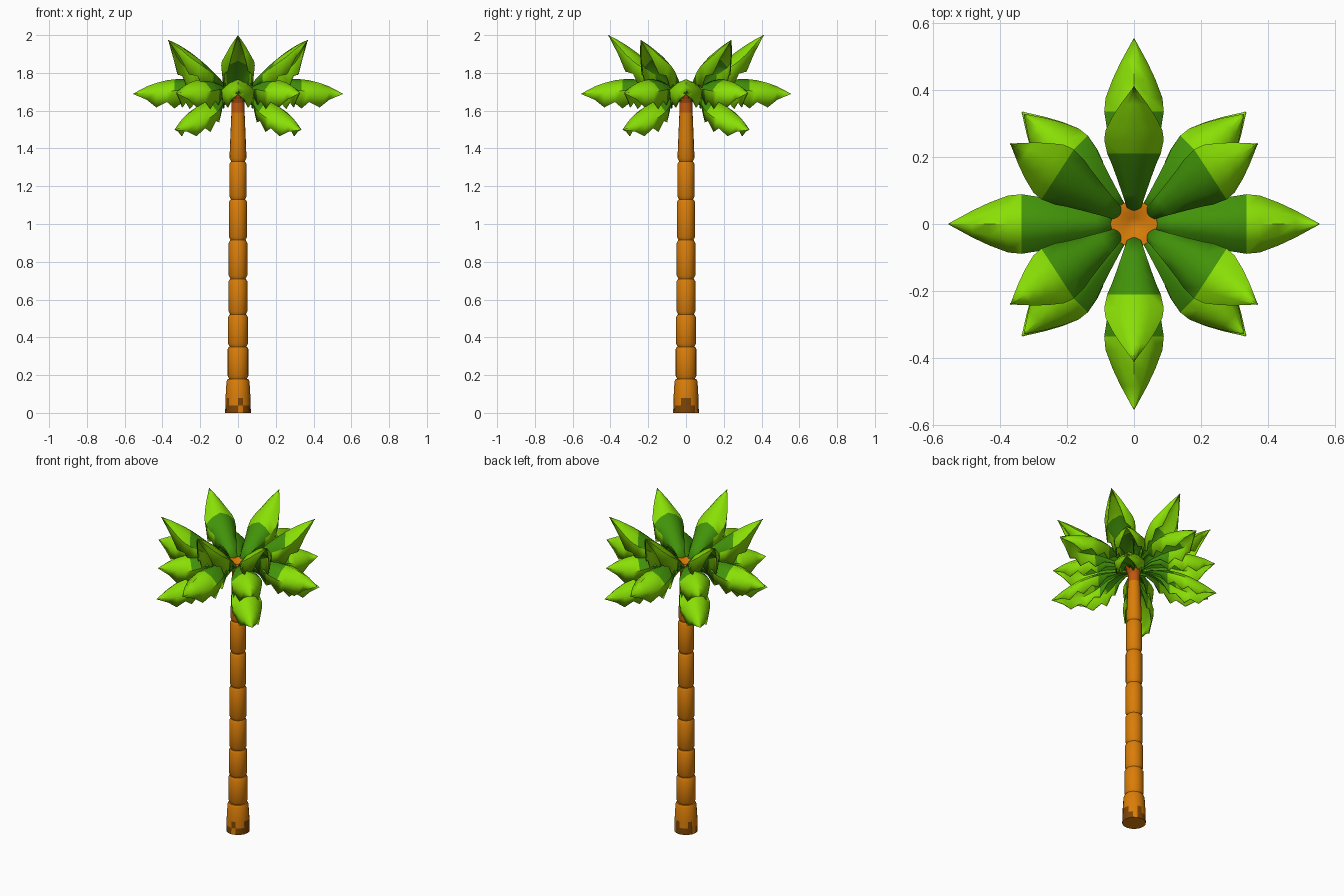
import bpy, bmesh, math

if "Cube" in bpy.data.objects:
    bpy.data.objects.remove(bpy.data.objects["Cube"])


def material(name, srgb):
    m = bpy.data.materials.new(name)
    m.diffuse_color = [(c / 255) ** 2.2 for c in srgb] + [1]
    m.use_nodes = True
    m.node_tree.nodes["Principled BSDF"].inputs["Base Color"].default_value = m.diffuse_color
    return m


LIGHT = material("light green", (136, 222, 14))
DARK = material("dark green", (68, 146, 18))
BARK = material("orange bark", (217, 124, 16))
RUST = material("rust bark", (190, 88, 22))
BROWN = material("dark brown", (125, 70, 12))


def make_object(name, bm, mats, smooth_angle):
    mesh = bpy.data.meshes.new(name)
    bm.to_mesh(mesh)
    bm.free()
    for m in mats:
        mesh.materials.append(m)
    ob = bpy.data.objects.new(name, mesh)
    bpy.context.collection.objects.link(ob)
    bpy.ops.object.select_all(action='DESELECT')
    ob.select_set(True)
    bpy.context.view_layer.objects.active = ob
    bpy.ops.object.shade_smooth_by_angle(angle=math.radians(smooth_angle))
    return ob


def lathe(name, profile, mats, rule, sides=16):
    """Closed solid of revolution from (radius, height) points."""
    bm = bmesh.new()
    rings = [[bm.verts.new((r * math.cos(math.tau * i / sides),
                            r * math.sin(math.tau * i / sides), z))
              for i in range(sides)] for r, z in profile]
    for k, (a, b) in enumerate(zip(rings, rings[1:])):
        for i in range(sides):
            j = (i + 1) % sides
            f = bm.faces.new((a[i], a[j], b[j], b[i]))
            f.material_index = rule(k, i)
    bm.faces.new(rings[0][::-1])
    bm.faces.new(rings[-1])
    return make_object(name, bm, mats, 40)


# Trunk: stacked barrel segments, (bottom z, top z, radius)
segments = [(0.18, 0.35, .056), (0.35, 0.52, .053), (0.52, 0.71, .050),
            (0.71, 0.915, .049), (0.915, 1.13, .048), (1.13, 1.33, .046)]
lathe("trunk_base", [(.068, 0), (.067, .04), (.066, .08), (.061, .165), (.054, .18)],
      [BARK, BROWN], lambda k, i: int((k == 0 and i % 5 != 2) or (k == 1 and i % 3 == 0)))
for n, (z0, z1, r) in enumerate(segments):
    lathe(f"trunk_segment_{n + 1}",
          [(r - .009, z0), (r, z0 + .018), (r, z1 - .015), (r - .008, z1)],
          [BARK], lambda k, i: 0)
lathe("trunk_top", [(.036, 1.33), (.045, 1.35), (.041, 1.45), (.035, 1.59), (.034, 1.64)],
      [BARK, RUST], lambda k, i: int(k == 3))
# Hub where the leaves meet
lathe("crown_hub", [(.034, 1.64), (.045, 1.67), (.07, 1.70), (.04, 1.70), (.02, 1.685)],
      [BARK, RUST], lambda k, i: int(k < 2))

# Leaf template: position along leaf, half width, shoulder drop, ragged edge drop
TEMPLATE = [(0, .018, .008, .02), (.13, .034, .018, .035), (.27, .052, .035, .07),
            (.38, .067, .046, .13), (.46, .080, .055, .11), (.57, .089, .060, .155),
            (.65, .085, .060, .115), (.76, .064, .050, .13), (.86, .040, .030, .07),
            (1, .001, .001, .002)]


def leaf(name, angle, r0, r1, z0, z1, arch, drop=1.0, light_from=5, narrow=0):
    """Arched leaf: rounded top, two shoulders and two ragged hanging edges."""
    bm = bmesh.new()
    c, s = math.cos(angle), math.sin(angle)
    rows = []
    for t, w, d, e in TEMPLATE:
        r = r0 + (r1 - r0) * t
        z = z0 + (z1 - z0) * t + 4 * arch * t * (1 - t)
        k = min(1, t / narrow + .15) if narrow else 1
        w, d, e = w * k, d * k, e * k * drop
        section = [(-.88 * w, e), (-w, d), (-.55 * w, d * .36), (0, 0),
                   (.55 * w, d * .36), (w, d), (.88 * w, e)]
        rows.append([bm.verts.new((r * c - v * s, r * s + v * c, z - h))
                     for v, h in section])
    for k, (a, b) in enumerate(zip(rows, rows[1:])):
        for i in range(6):
            f = bm.faces.new((a[i], b[i], b[i + 1], a[i + 1]))
            f.material_index = 0 if k >= (3 if i in (0, 5) else light_from) else 1
    ob = make_object(name, bm, [LIGHT, DARK], 50)
    # Thin sheet
    mod = ob.modifiers.new("thickness", 'SOLIDIFY')
    mod.thickness = .005
    mod.offset = -1
    return ob


# Middle layer: four long leaves on the axes, four shorter between them,
# and four drooping leaves underneath
for n in range(4):
    a = math.pi / 2 * n
    leaf(f"long_leaf_{n + 1}", a, .045, .555, 1.685, 1.69, .08)
    leaf(f"short_leaf_{n + 1}", a + math.pi / 4, .045, .465, 1.685, 1.695, .075)
    leaf(f"drooping_leaf_{n + 1}", a + math.pi / 4, .03, .474, 1.655, 1.50, .065,
         drop=.92, light_from=4, narrow=.45)

# Upper layer: six raised leaves
for n, deg in enumerate((33, 147, 213, 327)):
    leaf(f"raised_leaf_{n + 1}", math.radians(deg), .05, .44, 1.70, 1.975, .035, drop=1.1)
for n, deg in enumerate((90, 270)):
    leaf(f"tall_leaf_{n + 1}", math.radians(deg), .04, .41, 1.70, 2.0, .03,
         drop=1.1, light_from=4)
